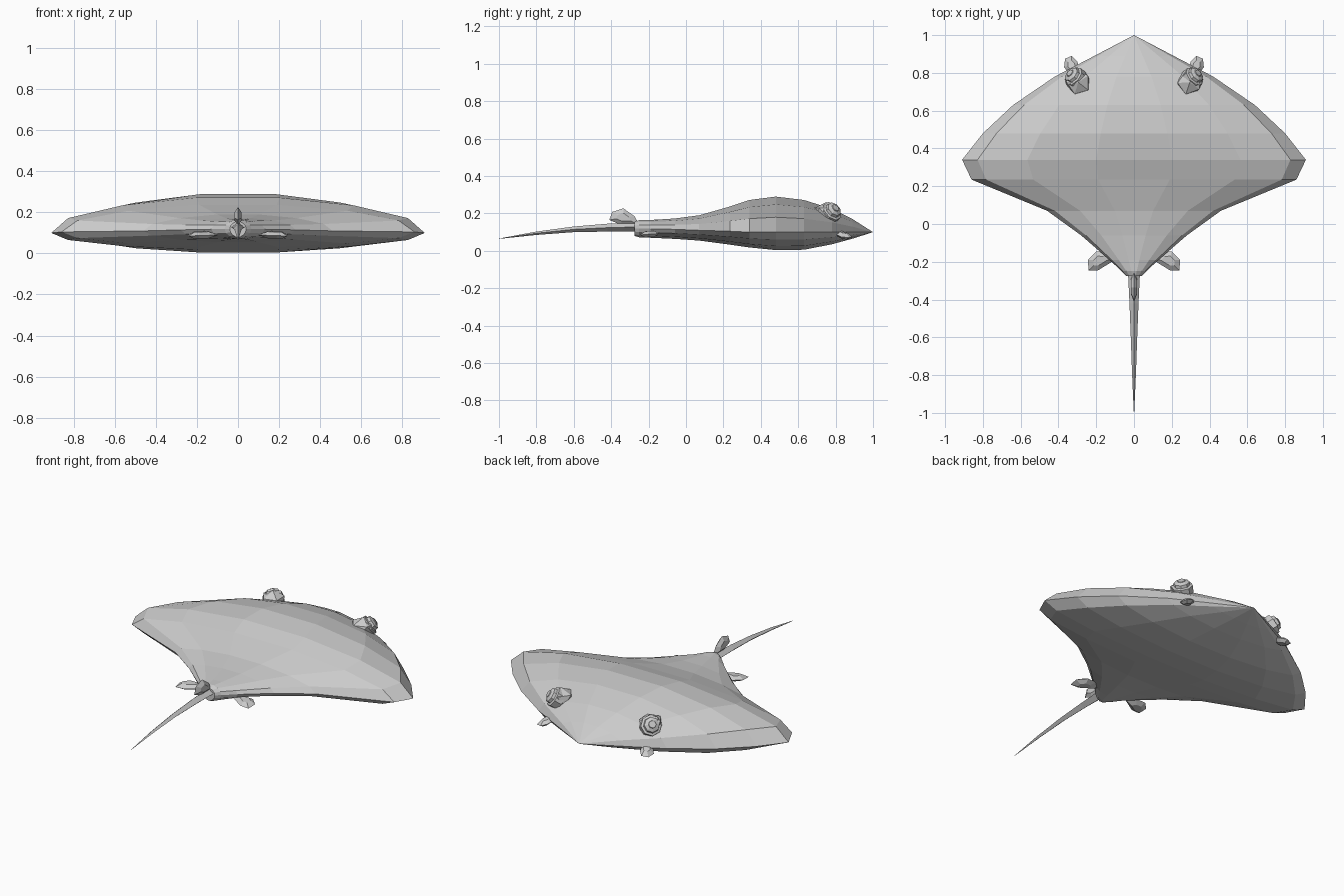
import bpy, bmesh, math
from mathutils import Vector, Matrix

if "Cube" in bpy.data.objects:
    bpy.data.objects.remove(bpy.data.objects["Cube"])

grey = bpy.data.materials.new("light_grey")
grey.diffuse_color = (0.6, 0.6, 0.6, 1)
grey.use_nodes = True
grey.node_tree.nodes["Principled BSDF"].inputs["Base Color"].default_value = grey.diffuse_color


def finish(name, bm):
    bmesh.ops.remove_doubles(bm, verts=bm.verts, dist=0.0005)
    bmesh.ops.recalc_face_normals(bm, faces=bm.faces)
    me = bpy.data.meshes.new(name)
    bm.to_mesh(me)
    bm.free()
    me.materials.append(grey)
    ob = bpy.data.objects.new(name, me)
    bpy.context.collection.objects.link(ob)
    return ob


def loft(name, rings):
    """Join closed rings of equal length and cap both ends."""
    bm = bmesh.new()
    rows = [[bm.verts.new(p) for p in r] for r in rings]
    n = len(rows[0])
    for a, b in zip(rows, rows[1:]):
        for i in range(n):
            j = (i + 1) % n
            bm.faces.new((a[i], a[j], b[j], b[i]))
    bm.faces.new(rows[0])
    bm.faces.new(rows[-1])
    return finish(name, bm)


def fin(name, outline, offset):
    """Thin faceted fin: sharp outline, raised inner ring on each side."""
    pts = [Vector(p) for p in outline]
    c = sum(pts, Vector()) / len(pts)
    d = Vector(offset)
    inner = [c + (p - c) * 0.5 for p in pts]
    return loft(name, [[p + d for p in inner], pts, [p - d for p in inner]])


# Body disc: rows of (y, half width, edge z, top z, bottom z)
rows = [(1.0, 0.0, .10, .10, .10), (.89, .21, .10, .17, .065),
        (.78, .42, .10, .225, .035), (.63, .64, .10, .272, .006),
        (.48, .80, .10, .29, .004), (.34, .91, .10, .272, .018),
        (.235, .86, .105, .237, .033), (.07, .46, .11, .19, .055),
        (-.06, .28, .115, .173, .064), (-.19, .13, .118, .165, .07),
        (-.25, .065, .12, .164, .072), (-.275, .04, .12, .155, .08)]
half = [(1, 0), (.91, .42), (.62, .78), (.22, 1)]
top = half + [(-u, f) for u, f in reversed(half)]
rings = []
for y, w, e, t, b in rows:
    ring = [(u * w, y, e + f * (t - e)) for u, f in top]
    ring += [(-u * w, y, e - f * (e - b)) for u, f in top[1:-1]]
    rings.append(ring)
loft("body", rings)

# Tail whip with a diamond section: (y, half width, centre z, half height)
tail = [(-.25, .032, .128, .025), (-.42, .024, .124, .021), (-.60, .017, .115, .015),
        (-.80, .010, .094, .009), (-1.0, .001, .065, .001)]
loft("tail", [[(w, y, z), (0, y, z + h), (-w, y, z), (0, y, z - h)]
              for y, w, z, h in tail])

# Dorsal fin above the tail root
fin("dorsal_fin", [(0, -.25, .14), (0, -.275, .185), (0, -.335, .227),
                   (0, -.395, .208), (0, -.41, .165), (0, -.35, .14)], (.016, 0, 0))

for s, side in ((1, "right"), (-1, "left")):
    # Pelvic fins beside the tail root
    fin("pelvic_fin_" + side,
        [(s * x, y, z) for x, y, z in
         [(.10, -.19, .09), (.14, -.15, .095), (.20, -.145, .092),
          (.245, -.19, .09), (.24, -.245, .085), (.19, -.245, .087)]], (0, 0, .016))
    # Small fins under the eyes
    fin("mouth_fin_" + side,
        [(s * x, y, z) for x, y, z in
         [(.28, .80, .105), (.30, .86, .085), (.33, .89, .075),
          (.365, .875, .07), (.37, .83, .075), (.34, .79, .095)]], (0, 0, .016))

    # Eyes point outward, forward and up
    axis = Vector((s * .62, .55, .55)).normalized()
    rot = axis.to_track_quat('Z', 'Y').to_matrix().to_4x4()

    # Eyelid: low-poly hood behind and inside the eye
    bm = bmesh.new()
    bmesh.ops.create_icosphere(bm, subdivisions=1, radius=1)
    yaw = Matrix.Rotation(-s * math.radians(35), 4, 'Z')
    bm.transform(Matrix.Translation((s * .295, .75, .205)) @ yaw
                 @ Matrix.Diagonal((.07, .075, .055, 1)))
    finish("eyelid_" + side, bm)

    # Eyeball: stepped dome with a raised pupil
    steps = [(.058, -.03), (.058, .014), (.045, .018), (.042, .034),
             (.022, .043), (.020, .047)]
    m = Matrix.Translation((s * .312, .775, .205)) @ rot
    loft("eye_" + side,
         [[m @ Vector((r * math.cos(k * math.pi / 4), r * math.sin(k * math.pi / 4), h))
           for k in range(8)] for r, h in steps])
